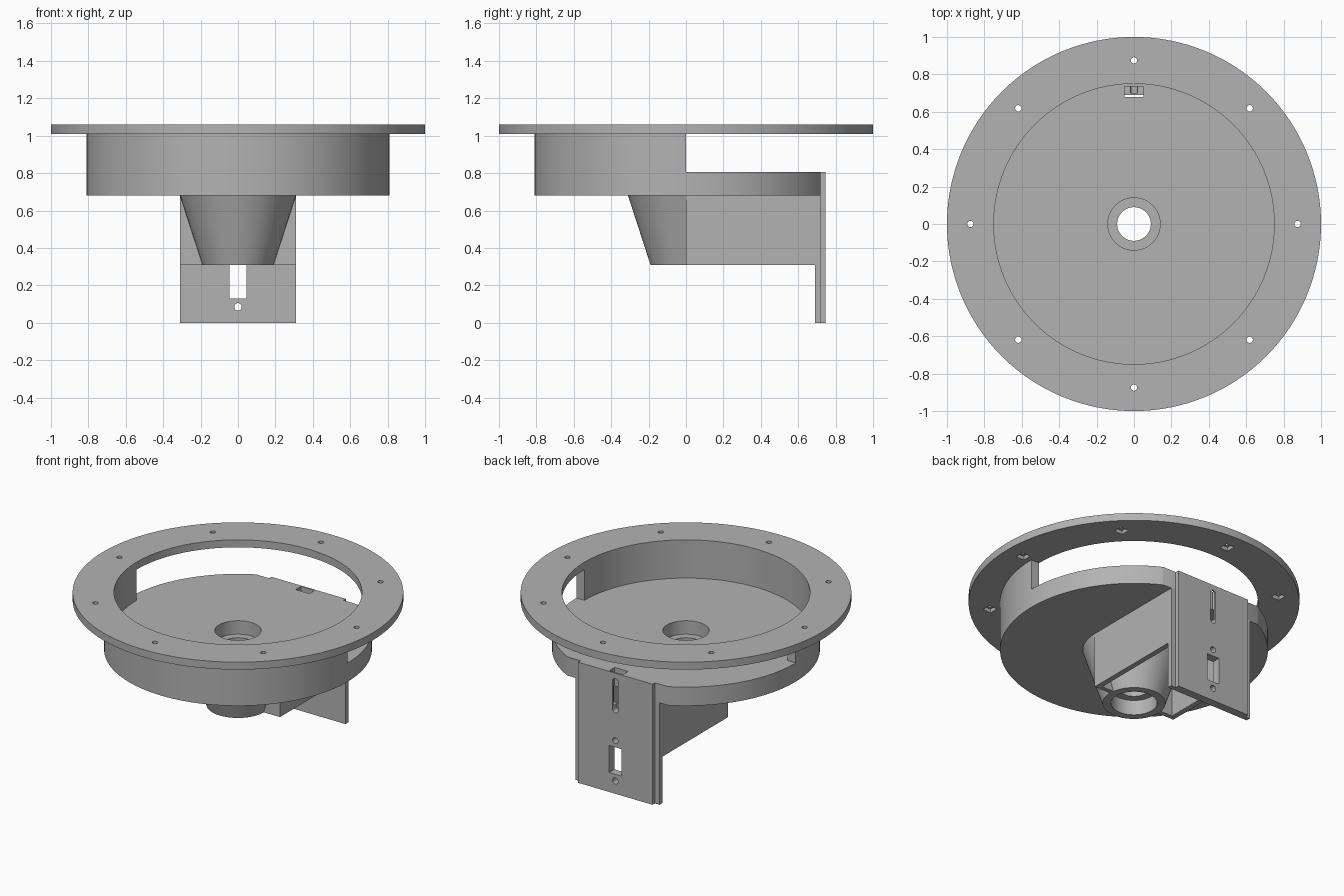
import bpy, bmesh, math
from mathutils import Matrix

if "Cube" in bpy.data.objects:
    bpy.data.objects.remove(bpy.data.objects["Cube"])

grey = bpy.data.materials.new("plain grey")
grey.use_nodes = True
COLOR = (0.45, 0.45, 0.45, 1)
grey.diffuse_color = COLOR
grey.node_tree.nodes["Principled BSDF"].inputs["Base Color"].default_value = COLOR


def make(name, bm):
    bmesh.ops.recalc_face_normals(bm, faces=bm.faces)
    mesh = bpy.data.meshes.new(name)
    bm.to_mesh(mesh)
    bm.free()
    mesh.materials.append(grey)
    ob = bpy.data.objects.new(name, mesh)
    bpy.context.collection.objects.link(ob)
    return ob


def box(name, x, y, z):
    """Box from (low, high) pairs."""
    bm = bmesh.new()
    bmesh.ops.create_cube(bm, size=1)
    for v in bm.verts:
        v.co = [lo + (c + 0.5) * (hi - lo) for c, (lo, hi) in zip(v.co, (x, y, z))]
    return make(name, bm)


def cyl(name, r_low, z, r_high=None, at=(0, 0), n=128, along_y=False):
    """Cylinder or cone spanning z; along_y lays it down at (x, z) = at."""
    bm = bmesh.new()
    bmesh.ops.create_cone(bm, cap_ends=True, segments=n, radius1=r_low,
                          radius2=r_high or r_low, depth=z[1] - z[0])
    mid = (z[0] + z[1]) / 2
    if along_y:
        m = Matrix.Translation((at[0], mid, at[1])) @ Matrix.Rotation(math.pi / 2, 4, 'X')
    else:
        m = Matrix.Translation((at[0], at[1], mid))
    bmesh.ops.transform(bm, matrix=m, verts=bm.verts)
    return make(name, bm)


def cut(ob, *cutters):
    """Subtract each cutter, then delete it."""
    for c in cutters:
        mod = ob.modifiers.new("cut", 'BOOLEAN')
        mod.operation, mod.solver, mod.object = 'DIFFERENCE', 'EXACT', c
        dg = bpy.context.evaluated_depsgraph_get()
        mesh = bpy.data.meshes.new_from_object(ob.evaluated_get(dg))
        ob.modifiers.clear()
        ob.data = mesh
        bpy.data.objects.remove(c)
    return ob


R, R_IN = 0.81, 0.75          # drum radii
FLOOR, DECK, RIM, TOP = 0.68, 0.805, 1.01, 1.06
LOW = 0.31                    # underside of hub and bracket
W = 0.31                      # half width of bracket

# Mounting flange with screw holes and square nut pockets underneath
flange = cut(cyl("mounting_flange", 1, (RIM, TOP)), cyl("c", R_IN, (0, 2)))
for i in range(8):
    a = i * math.pi / 4
    x, y = 0.875 * math.cos(a), 0.875 * math.sin(a)
    cut(flange, cyl("c", 0.017, (0, 2), at=(x, y), n=16),
        box("c", (x - 0.03, x + 0.03), (y - 0.03, y + 0.03), (0.9, RIM + 0.025)))

# Front half of the drum wall
drum_wall = cut(cyl("drum_wall", R, (DECK, RIM)), cyl("c", R_IN, (0, 2)),
                box("c", (-2, 2), (0, 2), (0, 2)))


def bore():
    """Stepped centre hole, wide at both ends."""
    return (cyl("c", 0.09, (0, 2), n=64),
            cyl("c", 0.14, (DECK - 0.09, 2), n=64),
            cyl("c", 0.14, (0, LOW + 0.1), n=64))


def pocket():
    return box("c", (-0.05, 0.05), (0.68, 0.735), (0.58, 2))


# Thick floor, flattened at the back
floor = cut(cyl("drum_floor", R, (FLOOR, DECK)),
            box("c", (-2, 2), (0.72, 2), (0, 2)), *bore(), pocket())

# Tapered hub
hub = cut(cyl("tapered_hub", 0.19, (LOW, FLOOR), r_high=W), *bore())

# Hollow bracket: two side walls and cheeks beside the hub
bracket = cut(box("bracket", (-W, W), (0, 0.69), (LOW, FLOOR)),
              box("c", (-W + 0.035, W - 0.035), (0.03, 1), (0, 1)),
              cyl("c", 0.185, (LOW - 0.01, FLOOR + 0.01), r_high=0.3))


def plate_holes():
    """Window, two screw holes and the upper rounded slot."""
    yield box("c", (-0.045, 0.045), (0.5, 1), (0.13, LOW))
    for z in (0.085, 0.355):
        yield cyl("c", 0.02, (0.5, 1), at=(0, z), n=24, along_y=True)
    yield box("c", (-0.02, 0.02), (0.7, 1), (0.56, 0.75))
    for z in (0.56, 0.75):
        yield cyl("c", 0.02, (0.7, 1), at=(0, z), n=24, along_y=True)
    yield pocket()


# Back plate and the slightly narrower cover behind it
back_plate = cut(box("back_plate", (-W, W), (0.69, 0.72), (0, FLOOR)), *plate_holes())
cover = cut(box("back_cover", (-W + 0.035, W - 0.035), (0.72, 0.745), (0, DECK)),
            *plate_holes())

# Smooth round parts, keep edges sharp
bpy.ops.object.select_all(action='DESELECT')
for ob in (flange, drum_wall, floor, hub, bracket, back_plate, cover):
    ob.select_set(True)
bpy.context.view_layer.objects.active = flange
bpy.ops.object.shade_smooth_by_angle(angle=math.radians(30))
